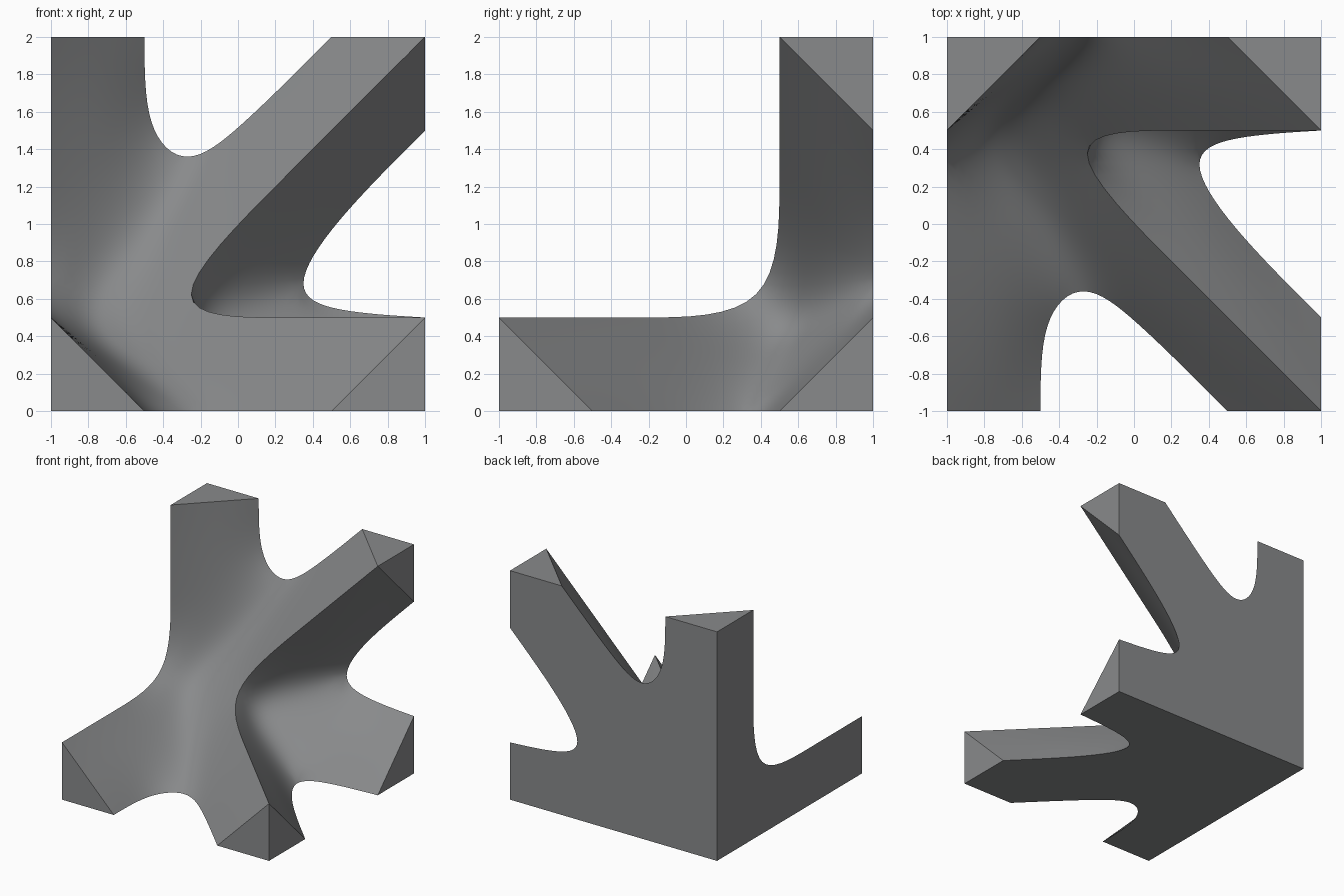
import bpy, bmesh, math
from mathutils import Vector

if "Cube" in bpy.data.objects:
    bpy.data.objects.remove(bpy.data.objects["Cube"])


def mirror(p):
    # the model is symmetric when depth and height swap
    return (p[0], 1 - p[2], 1 - p[1])


# coarse cage points: arm ends, notches (n, k), left corner (l) and ridge bend (m)
half = {"a": (-1, .5, 2), "b": (-.5, 1, 2), "c": (.5, 1, 2), "p": (1, .5, 2),
        "d": (1, 1, 1.5), "e": (1, 1, .5),
        "n": (-.28, 1, 1.29), "k": (.275, 1, .64)}
pts = {"l": (-1, .5, .5), "m": (-.5, .5, .5)}
mids = {"bn": (-.5, 1, 1.5), "cn": (0, 1, 1.5), "dk": (.5, 1, 1.0), "ek": (.5, 1, .53)}
for name, co in half.items():
    pts[name] = co
    pts[name.upper()] = mirror(co)
for name, co in list(mids.items()):
    mids[name.upper()] = mirror(co)
pts = {k: Vector(v) for k, v in pts.items()}
mids = {frozenset(k): Vector(v) for k, v in mids.items()}
cage_faces = ["abnl", "ABNl", "cpmn", "CPmN", "pdkm", "PDKm", "eEKk",
              "lnm", "lmN", "kKm"]

# inner skin: split each cage face into quads
bm = bmesh.new()
vert_crease = bm.verts.layers.float.new("crease_vert")
edge_crease = bm.edges.layers.float.new("crease_edge")
corner = {k: bm.verts.new(v) for k, v in pts.items()}
edge_mid = {}


def mid(u, v):
    key = frozenset((u, v))
    if key not in edge_mid:
        edge_mid[key] = bm.verts.new(mids.get(key, (pts[u] + pts[v]) / 2))
    return edge_mid[key]


for f in cage_faces:
    centre = bm.verts.new(sum((pts[k] for k in f), Vector()) / len(f))
    for i, k in enumerate(f):
        bm.faces.new((corner[k], mid(k, f[(i + 1) % len(f)]), centre, mid(f[i - 1], k)))

# sharp arm-end corners and the sharp ridge
for k in "abcpdeABCPDE":
    corner[k][vert_crease] = 1.0
for k in "pP":
    for end in (k, "m"):
        bm.edges.get((corner[end], mid(k, "m")))[edge_crease] = 1.0
bmesh.ops.recalc_face_normals(bm, faces=bm.faces)
cage_mesh = bpy.data.meshes.new("skin_cage")
bm.to_mesh(cage_mesh)
bm.free()
cage = bpy.data.objects.new("skin_cage", cage_mesh)
bpy.context.collection.objects.link(cage)
sub = cage.modifiers.new("smooth", "SUBSURF")
sub.levels = sub.render_levels = 3
bpy.context.view_layer.update()
deps = bpy.context.evaluated_depsgraph_get()
mesh = bpy.data.meshes.new_from_object(cage.evaluated_get(deps))
bpy.data.objects.remove(cage)

# walk the rim of the smooth skin
bm = bmesh.new()
bm.from_mesh(mesh)


def nearest(co, verts):
    return min(verts, key=lambda v: (v.co - co).length)


def rim_neighbours(v):
    return [e.other_vert(v) for e in v.link_edges if e.is_boundary]


rim_verts = [v for v in bm.verts if v.is_boundary]
start = nearest(pts["a"], rim_verts)
rim = [start, nearest(pts["b"], rim_neighbours(start))]
while len(rim) < len(rim_verts):
    nxt = [v for v in rim_neighbours(rim[-1]) if v != rim[-2]][0]
    if nxt == start:
        break
    rim.append(nxt)


def chain(u, v):
    i = rim.index(nearest(pts[u], rim))
    j = rim.index(nearest(pts[v], rim))
    return rim[i:j + 1] if i <= j else rim[i:] + rim[:j + 1]


# flat outer faces and arm ends
o = bm.verts.new((-1, 1, 0))
z = bm.verts.new((-1, 1, 2))
w = bm.verts.new((1, 1, 2))
x = bm.verts.new((1, 1, 0))
y = bm.verts.new((-1, -1, 0))
v = bm.verts.new((1, -1, 0))
flats = [
    [o, z] + chain("b", "c") + [w] + chain("d", "e") + [x],
    [o, x] + chain("E", "D") + [v] + chain("C", "B") + [y],
    [o, y] + chain("A", "a") + [z],
    chain("a", "b") + [z],
    chain("c", "p") + [w],
    chain("p", "d") + [w],
    chain("e", "E") + [x],
    chain("D", "P") + [v],
    chain("P", "C") + [v],
    chain("B", "A") + [y],
]
for loop in flats:
    bm.faces.new(loop)
bmesh.ops.recalc_face_normals(bm, faces=bm.faces)
bm.to_mesh(mesh)
bm.free()

# finished branching corner block
body = bpy.data.objects.new("branching_corner", mesh)
mesh.name = "branching_corner"
bpy.context.collection.objects.link(body)
grey = bpy.data.materials.new("plain grey")
grey.diffuse_color = (.25, .255, .26, 1)
grey.use_nodes = True
grey.node_tree.nodes["Principled BSDF"].inputs["Base Color"].default_value = grey.diffuse_color
mesh.materials.clear()
mesh.materials.append(grey)
bpy.context.view_layer.objects.active = body
body.select_set(True)
bpy.ops.object.shade_smooth_by_angle(angle=math.radians(30))
